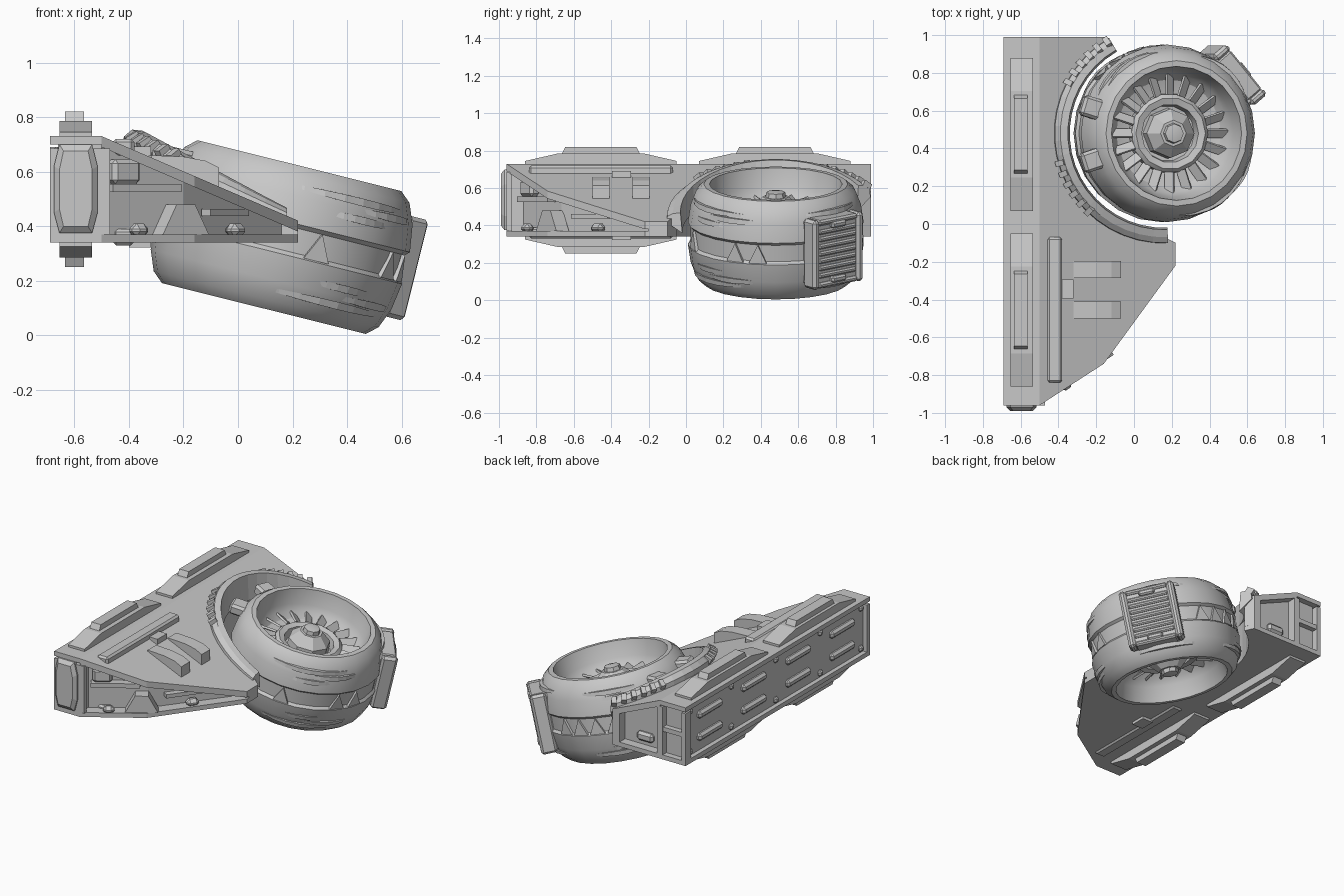
import bpy, bmesh
from math import sin, cos, radians
from mathutils import Matrix, Vector

old = bpy.data.objects.get("Cube")
if old:
    bpy.data.objects.remove(old, do_unlink=True)

GREY = (0.58, 0.58, 0.58, 1)
hull = bpy.data.materials.new("hull_grey")
hull.use_nodes = True
hull.diffuse_color = GREY
hull.node_tree.nodes["Principled BSDF"].inputs["Base Color"].default_value = GREY

I = Matrix.Identity(4)
SIDE = Matrix(((0, 0, 1), (1, 0, 0), (0, 1, 0))).to_4x4()    # profile in y, z
ACROSS = Matrix(((1, 0, 0), (0, 0, 1), (0, 1, 0))).to_4x4()  # profile in x, z
LOW, HIGH = 0.34, 0.73
FLIP = Matrix.Translation((0, 0, LOW + HIGH)) @ Matrix.Diagonal((1, 1, -1, 1))
FAN = Matrix.Translation((0.16, 0.48, 0.36)) @ Matrix.Rotation(radians(14), 4, 'Y')


def make(name, verts, faces, M=I, smooth=False, bevel=0):
    bm = bmesh.new()
    vs = [bm.verts.new(M @ Vector(v)) for v in verts]
    for f in faces:
        bm.faces.new([vs[i] for i in f])
    bmesh.ops.remove_doubles(bm, verts=bm.verts, dist=1e-5)
    bmesh.ops.recalc_face_normals(bm, faces=bm.faces)
    me = bpy.data.meshes.new(name)
    bm.to_mesh(me)
    bm.free()
    me.materials.append(hull)
    ob = bpy.data.objects.new(name, me)
    bpy.context.collection.objects.link(ob)
    if bevel:
        mod = ob.modifiers.new("bevel", 'BEVEL')
        mod.width, mod.segments = bevel, 1
    if smooth:
        bpy.ops.object.select_all(action='DESELECT')
        ob.select_set(True)
        bpy.context.view_layer.objects.active = ob
        bpy.ops.object.shade_smooth_by_angle(angle=radians(32))
    return ob


def loft(name, rings, M=I, closed=False, **kw):
    """Skin equal-length rings; cap the ends unless the loft is closed."""
    n, k = len(rings[0]), len(rings)
    verts = [v for r in rings for v in r]
    faces = [(i * n + j, i * n + (j + 1) % n, (i + 1) % k * n + (j + 1) % n, (i + 1) % k * n + j)
             for i in range(k if closed else k - 1) for j in range(n)]
    if not closed:
        faces += [tuple(range(n)), tuple(range((k - 1) * n, k * n))]
    return make(name, verts, faces, M, **kw)


def prism(name, outline, lo, hi, M=I, **kw):
    """Extrude an outline; lo and hi may be functions of x."""
    at = lambda h, x: h(x) if callable(h) else h
    return loft(name, [[(x, y, at(h, x)) for x, y in outline] for h in (lo, hi)], M, **kw)


def box(name, c, s, M=I, **kw):
    x, y, z = (v / 2 for v in s)
    return prism(name, [(-x, -y), (x, -y), (x, y), (-x, y)], -z, z, M @ Matrix.Translation(c), **kw)


def rect(x0, x1, y0, y1):
    return [(x0, y0), (x1, y0), (x1, y1), (x0, y1)]


def polar(r, deg, z=0):
    return (r * cos(radians(deg)), r * sin(radians(deg)), z)


def turn(deg):
    return Matrix.Rotation(radians(deg), 4, 'Z')


def lathe(name, profile, n, M):
    k = len(profile)
    verts = [polar(r, 360 * i / n, z) for i in range(n) for r, z in profile]
    faces = [(i * k + j, i * k + j + 1, (i + 1) % n * k + j + 1, (i + 1) % n * k + j)
             for i in range(n) for j in range(k - 1)]
    bm_safe = [f for f in faces]
    return make(name, verts, bm_safe, M, smooth=True)


# Wing: sloped top and flat bottom plates around a recessed core
def top(x):
    return HIGH - 0.43 * (min(x, 0.22) + 0.5)


def under(x):
    return top(x) - 0.04


arc = [(0.16 + polar(0.53, a)[0], 0.48 + polar(0.53, a)[1]) for a in range(122, 271, 8)]
back = [(-0.5, 0.99), (-0.15, 0.99)]
nose = [(0.22, -0.1), (0.22, -0.22), (-0.16, -0.74), (-0.5, -0.96)]
core = [(0.22, -0.1), (0.22, -0.2), (0.16, -0.19), (-0.2, -0.665), (-0.5, -0.87)]
prism("wing_top_plate", back + arc + nose, under, top)
prism("wing_bottom_plate", back + arc + nose, LOW, LOW + 0.03)
prism("wing_core", [(-0.5, 0.93)] + arc + core, LOW + 0.03, under)
prism("wing_back_post", [(-0.2, 0.99), (-0.15, 0.99), (-0.12, 0.93), (-0.2, 0.93)], LOW + 0.03, under)

# Root beam with its framed side panel
edge = rect(-0.69, -0.5, -0.96, 0.99)
prism("root_top_plate", edge, HIGH - 0.03, HIGH)
prism("root_bottom_plate", edge, LOW, LOW + 0.03)
prism("root_core", rect(-0.66, -0.5, -0.93, 0.95), LOW + 0.03, HIGH - 0.03)
prism("root_front_post", rect(-0.69, -0.47, -0.96, -0.93), LOW + 0.03, HIGH - 0.045)
for name, x0, x1 in (("outer", -0.69, -0.66), ("inner", -0.52, -0.48)):
    prism(name + "_back_post", rect(x0, x1, 0.93, 0.99), LOW + 0.03, HIGH - 0.04)
box("back_window_bar", (-0.59, 0.965, 0.54), (0.14, 0.04, 0.03))
box("back_recess_block", (-0.36, 0.94, 0.43), (0.12, 0.04, 0.06), bevel=0.015)
for z in (0.46, 0.61):
    for y in (-0.7, -0.235, 0.235, 0.7):
        box("side_capsule", (-0.665, y, z), (0.04, 0.25, 0.05), bevel=0.015)
    for y in (-0.9, -0.47, 0, 0.47, 0.91):
        box("side_bolt", (-0.665, y, z + (z - 0.535) * 0.8), (0.03, 0.04, 0.04), bevel=0.012)

# Rounded front lamp
lamp = [(-0.675, 0.45), (-0.655, 0.375), (-0.535, 0.375), (-0.515, 0.45),
        (-0.515, 0.62), (-0.535, 0.7), (-0.655, 0.7), (-0.675, 0.62)]
small = [(-0.595 + (x + 0.595) * 0.75, 0.5375 + (z - 0.5375) * 0.85) for x, z in lamp]
loft("front_lamp", [[(x, -0.95, z) for x, z in lamp], [(x, -0.97, z) for x, z in lamp],
                    [(x, -0.99, z) for x, z in small]])

# Stepped pads, slot rails and their brackets on both faces of the wing
for tag, M in (("top", I), ("bottom", FLIP)):
    for y in (-0.455, 0.475):
        S = M @ Matrix.Translation((0, y, 0)) @ SIDE
        pad = [(-0.405, 0.72), (-0.405, 0.745), (-0.23, 0.785), (0.23, 0.785), (0.405, 0.745), (0.405, 0.72)]
        prism(tag + "_pad", pad, -0.655, -0.535, S)
        cap = [(-0.21, 0.78), (-0.19, 0.82), (0.19, 0.82), (0.21, 0.78)]
        prism(tag + "_pad_cap", cap, -0.635, -0.565, S)
    drop = 0.015 if tag == "top" else -0.005
    box(tag + "_slot_rail", (-0.42, -0.455, HIGH - drop - 0.025), (0.08, 0.77, 0.06), M, bevel=0.012)
    z = 0.675 if tag == "top" else HIGH
    box(tag + "_slot_bracket", (-0.36, -0.345, z), (0.08, 0.1, 0.035), M)
for y in (-0.24, -0.455):
    scoop = [(-0.32, 0.63), (-0.32, 0.66), (-0.2, 0.655), (-0.12, 0.64), (-0.07, 0.615), (-0.07, 0.53)]
    prism("top_scoop", scoop, y - 0.045, y + 0.045, ACROSS)

# Fittings inside the angled front recess
F1 = Matrix.Translation((-0.33, -0.79, 0)) @ turn(33)
F2 = Matrix.Translation((0.0, -0.44, 0)) @ turn(54)
hump = [(-0.1, 0.37), (-0.04, 0.48), (0.04, 0.48), (0.1, 0.37)]
prism("recess_hump", hump, -0.04, 0.04, F1 @ Matrix.Translation((0.14, 0, 0)) @ ACROSS)
box("recess_shelf", (-0.02, 0.0, 0.54), (0.3, 0.05, 0.03), F1)
box("recess_upper_box", (-0.1, 0.01, 0.6), (0.12, 0.06, 0.09), F1, bevel=0.015)
box("recess_knob", (-0.06, -0.03, 0.385), (0.07, 0.06, 0.05), F1, bevel=0.02)
box("recess_knob", (-0.03, -0.01, 0.385), (0.08, 0.06, 0.05), F2, bevel=0.02)
box("recess_strip", (-0.08, 0.0, 0.45), (0.24, 0.04, 0.025), F2)

# Raised collar that follows the wing slope around the fan
rings = []
for a in range(120, 279, 8):
    h = 0.03 + 0.055 * max(0, -cos(radians(a)))
    ring = []
    for r, dz in ((0.585, -0.02), (0.58, 0.4 * h), (0.55, 0.85 * h), (0.51, h), (0.5, -0.08)):
        x, y, _ = polar(r, a)
        ring.append((x + 0.16, y + 0.48, max(top(x + 0.16) + dz, 0.345)))
    rings.append(ring)
loft("fan_collar", rings)
for a in [*range(122, 153, 6), *range(196, 227, 6)]:
    x, y, _ = polar(0.565, a)
    R = Matrix.Translation((x + 0.16, y + 0.48, top(x + 0.16) + 0.035)) @ turn(a)
    box("collar_rib", (0, 0, 0), (0.05, 0.03, 0.05), R @ Matrix.Rotation(radians(30), 4, 'Y'))

# Tilted fan: shell, duct and hubs, alike above and below
half = [(0, 0.07), (0.2, 0.07), (0.285, 0.095), (0.315, 0.13), (0.335, 0.17), (0.355, 0.27),
        (0.385, 0.27), (0.425, 0.235), (0.455, 0.16), (0.47, 0.06), (0.455, 0.045)]
lathe("fan_shell", half + [(r, -z) for r, z in reversed(half)], 24, FAN)
for sgn in (1, -1):
    M = FAN @ Matrix.Diagonal((1, 1, sgn, 1))
    lathe("hub_ring", [(0.215, 0.06), (0.21, 0.12), (0.19, 0.14), (0.155, 0.13), (0.145, 0.06)], 14, M)
    lathe("hub_dome", [(0.135, 0.06), (0.13, 0.14), (0.07, 0.2), (0.055, 0.2), (0.05, 0.225), (0, 0.235)], 8, M)
    for i in range(20):
        T = M @ turn(18 * i) @ Matrix.Translation((0.265, 0, 0.115))
        box("fan_blade", (0, 0, 0), (0.12, 0.05, 0.014), T @ Matrix.Rotation(radians(35), 4, 'X'))

    # Tapered slashes on the shell
    for a0, a1, r, z in ((-95, -15, 0.448, 0.195), (-60, -5, 0.456, 0.165), (-75, -30, 0.46, 0.13),
                         (18, 75, 0.448, 0.2), (95, 150, 0.448, 0.195), (105, 165, 0.456, 0.16)):
        rings = []
        for i in range(9):
            t = sin(radians(180 * i / 8))
            a = a0 + (a1 - a0) * i / 8
            w = 0.004 + 0.01 * t
            rings.append([polar(0.42, a, z - w), polar(r - 0.015 + 0.025 * t, a, z - w),
                          polar(r - 0.02 + 0.025 * t, a, z + w), polar(0.42, a, z + w)])
        loft("shell_slash", rings, M)

# Teeth in the groove around the shell
for a in (-72, -28, -12, 80, 94, 108, 122, 136):
    tooth = [polar(0.47, a - 6, -0.055), polar(0.47, a + 6, -0.055), polar(0.466, a, 0.045)]
    loft("groove_tooth", [[(x * 0.93, y * 0.93, z) for x, y, z in tooth], tooth], FAN)

# Struts joining the collar to the fan
for a in (163, 198):
    box("fan_strut", (0.455, 0, 0.19), (0.13, 0.11, 0.07), FAN @ turn(a), bevel=0.015)

# Ribbed pod on the outer side of the fan
POD = FAN @ turn(40)
box("pod_body", (0.455, 0, 0), (0.11, 0.32, 0.36), POD, bevel=0.015)
for s in (-1, 1):
    box("pod_cheek", (0.48, s * 0.152, 0), (0.1, 0.045, 0.38), POD, bevel=0.015)
    box("pod_end_lip", (0.475, 0, s * 0.172), (0.1, 0.27, 0.03), POD, bevel=0.01)
    box("pod_end_tab", (0.51, 0, s * 0.15), (0.05, 0.1, 0.035), POD, bevel=0.01)
for i in range(-3, 4):
    box("pod_rib", (0.505, 0, i * 0.04), (0.035, 0.26, 0.026), POD, bevel=0.008)
